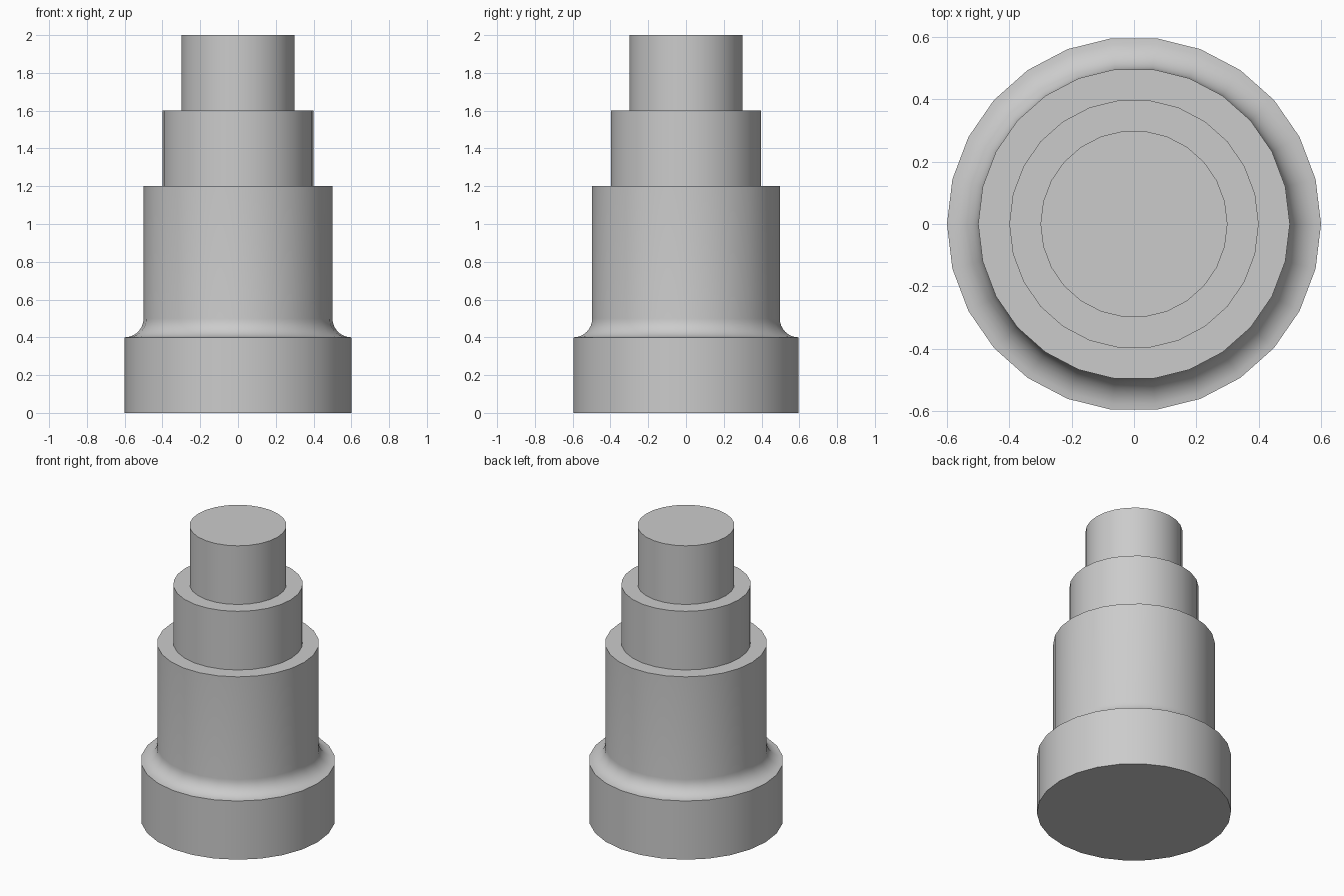
import bpy
import bmesh
from math import cos, sin, pi, radians

SIDES = 26
FILLET_STEPS = 8
FILLET = 0.1

if "Cube" in bpy.data.objects:
    bpy.data.objects.remove(bpy.data.objects["Cube"], do_unlink=True)

# Plain grey material
grey = bpy.data.materials.new("light_grey")
grey.use_nodes = True
colour = (0.6, 0.6, 0.6, 1)
grey.diffuse_color = colour
grey.node_tree.nodes["Principled BSDF"].inputs["Base Color"].default_value = colour

# Half profile (radius, height): base, concave fillet, then the three steps
profile = [(0.6, 0)]
for i in range(FILLET_STEPS + 1):
    a = pi / 2 * i / FILLET_STEPS
    profile.append((0.6 - FILLET * sin(a), 0.5 - FILLET * cos(a)))
profile += [(0.5, 1.2), (0.4, 1.2), (0.4, 1.6), (0.3, 1.6), (0.3, 2)]

# Revolve the profile around the vertical axis
bm = bmesh.new()
verts = [bm.verts.new((r, 0, z)) for r, z in profile]
edges = [bm.edges.new(pair) for pair in zip(verts, verts[1:])]
bmesh.ops.spin(bm, geom=verts + edges, cent=(0, 0, 0), axis=(0, 0, 1),
               angle=2 * pi, steps=SIDES)
bmesh.ops.remove_doubles(bm, verts=bm.verts[:], dist=0.0001)

# Close the bottom and top with flat caps
bmesh.ops.holes_fill(bm, edges=[e for e in bm.edges if e.is_boundary], sides=0)
bmesh.ops.recalc_face_normals(bm, faces=bm.faces[:])

mesh = bpy.data.meshes.new("stepped_shaft")
bm.to_mesh(mesh)
bm.free()
mesh.materials.append(grey)
shaft = bpy.data.objects.new("stepped_shaft", mesh)
bpy.context.collection.objects.link(shaft)

# Smooth round walls, crisp step edges
bpy.ops.object.select_all(action="DESELECT")
shaft.select_set(True)
bpy.context.view_layer.objects.active = shaft
bpy.ops.object.shade_smooth_by_angle(angle=radians(30))
